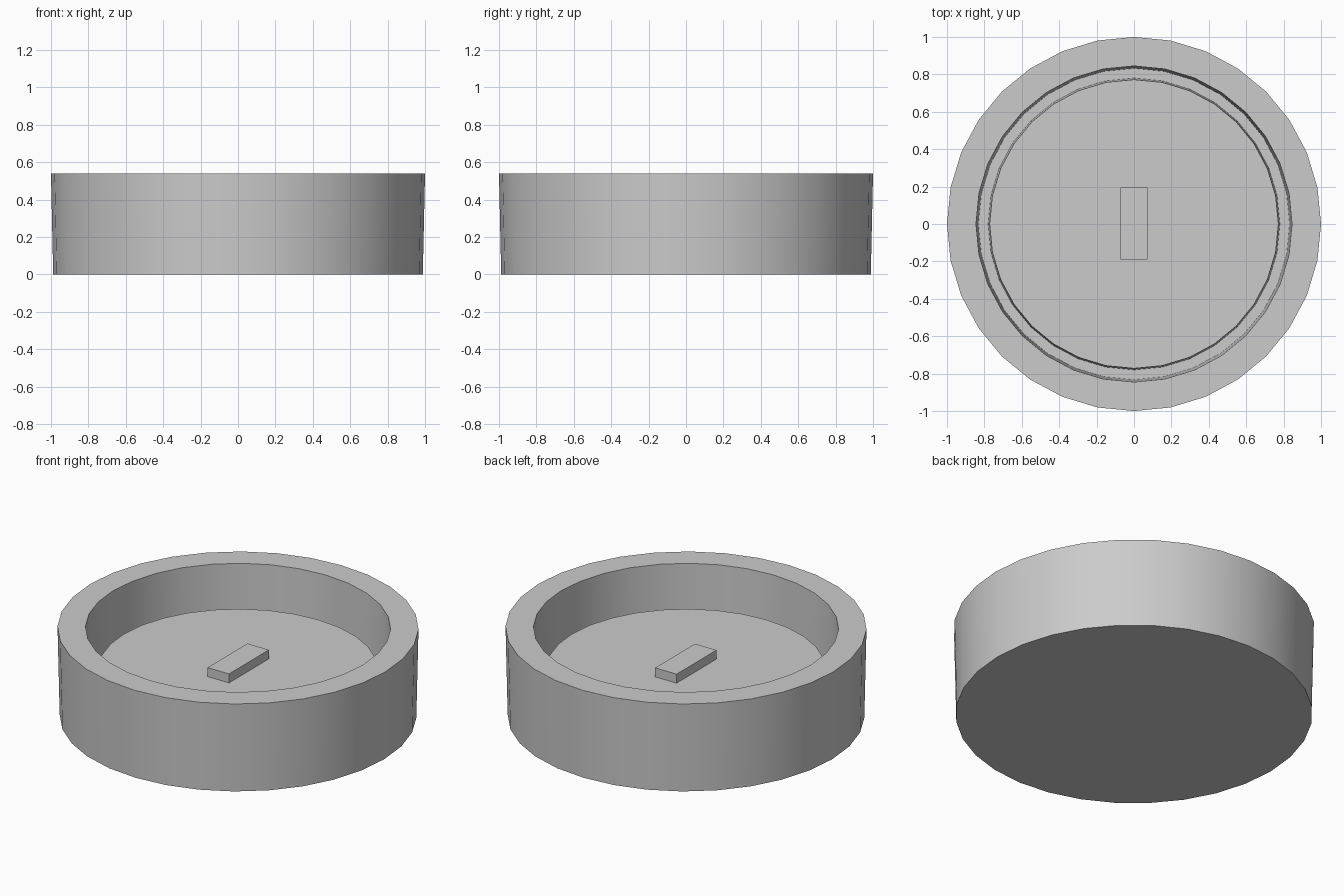
import bpy
import bmesh
from math import cos, sin, pi, radians

old = bpy.data.objects.get("Cube")
if old:
    bpy.data.objects.remove(old, do_unlink=True)

SIDES = 32

grey = bpy.data.materials.new("plain grey")
grey.use_nodes = True
colour = (0.6, 0.6, 0.6, 1)
grey.diffuse_color = colour
grey.node_tree.nodes["Principled BSDF"].inputs["Base Color"].default_value = colour


def finish(name, bm):
    """Turn a bmesh into a named grey object with sharp corners kept."""
    bmesh.ops.recalc_face_normals(bm, faces=bm.faces)
    mesh = bpy.data.meshes.new(name)
    bm.to_mesh(mesh)
    bm.free()
    mesh.materials.append(grey)
    obj = bpy.data.objects.new(name, mesh)
    bpy.context.collection.objects.link(obj)
    bpy.ops.object.select_all(action="DESELECT")
    obj.select_set(True)
    bpy.context.view_layer.objects.active = obj
    bpy.ops.object.shade_smooth_by_angle(angle=radians(30))
    return obj


def lathe(name, profile):
    """Turn a (radius, z) profile about z and cap both ends."""
    bm = bmesh.new()
    angles = [2 * pi * i / SIDES for i in range(SIDES)]
    rings = [[bm.verts.new((r * cos(a), r * sin(a), z)) for a in angles]
             for r, z in profile]
    for low, high in zip(rings, rings[1:]):
        for i in range(SIDES):
            j = (i + 1) % SIDES
            bm.faces.new((low[i], low[j], high[j], high[i]))
    bm.faces.new(rings[0])
    bm.faces.new(rings[-1])
    return finish(name, bm)


# Thick-walled dish with slightly flared walls
lathe("dish", [(0.988, 0), (1, 0.54), (0.845, 0.54), (0.832, 0.1)])

# Disc seated inside, leaving a narrow groove round it
lathe("inner_disc", [(0.78, 0.1), (0.772, 0.295)])

# Small raised bar in the middle of the disc
bm = bmesh.new()
bmesh.ops.create_cube(bm, size=1)
bmesh.ops.scale(bm, vec=(0.145, 0.385, 0.055), verts=bm.verts)
bmesh.ops.translate(bm, vec=(0, 0.002, 0.3225), verts=bm.verts)
finish("grip_bar", bm)
